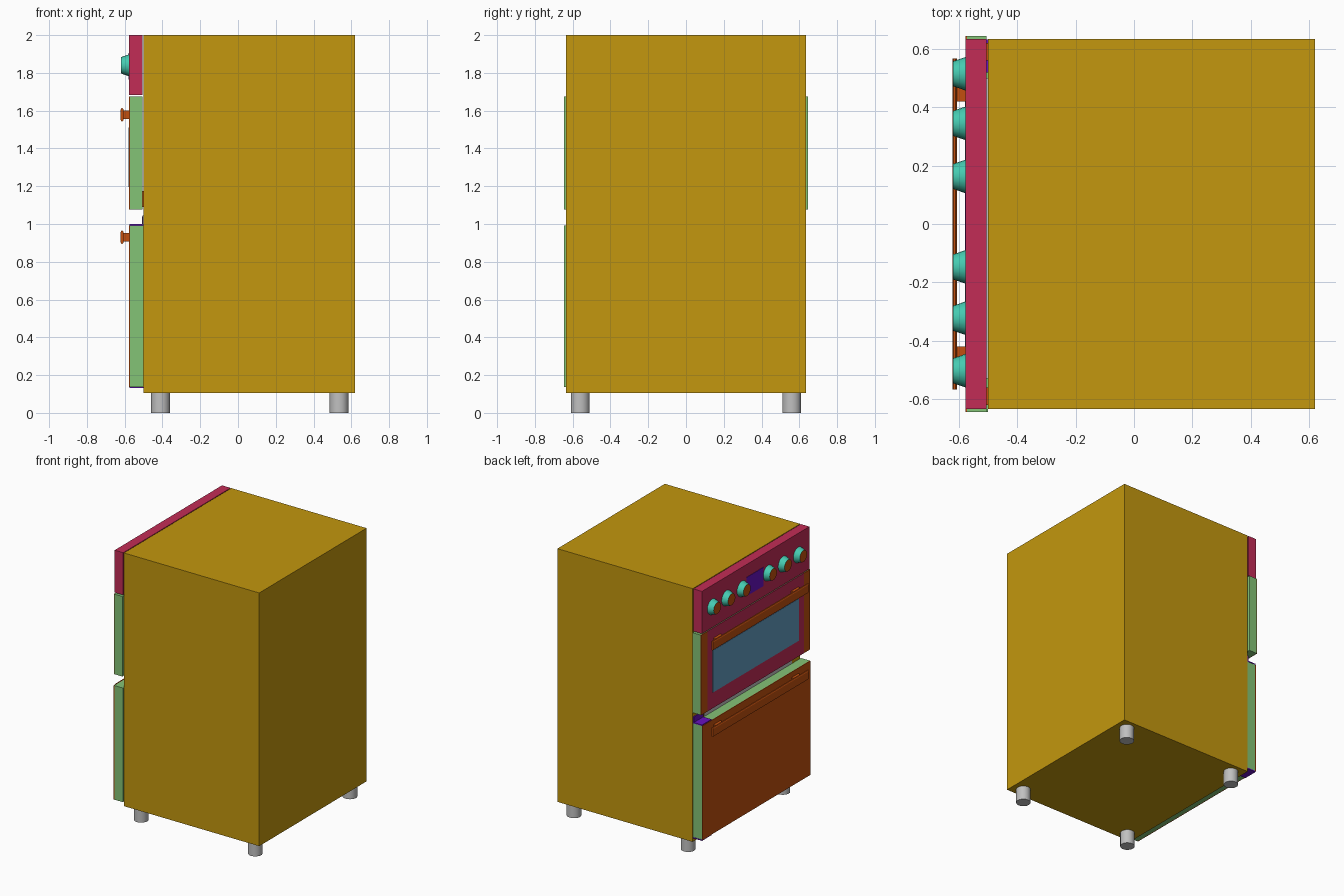
import bpy, bmesh, math
from mathutils import Matrix

if "Cube" in bpy.data.objects:
    bpy.data.objects.remove(bpy.data.objects["Cube"])


def lin(c):
    c /= 255
    return c / 12.92 if c <= 0.04045 else ((c + 0.055) / 1.055) ** 2.4


def mat(name, r, g, b):
    m = bpy.data.materials.new(name)
    m.diffuse_color = (lin(r), lin(g), lin(b), 1)
    m.use_nodes = True
    m.node_tree.nodes["Principled BSDF"].inputs["Base Color"].default_value = m.diffuse_color
    return m


MUSTARD = mat("mustard", 195, 151, 14)
CRIMSON = mat("crimson", 194, 44, 86)
GREEN = mat("green", 132, 195, 118)
ORANGE = mat("burnt_orange", 194, 79, 14)
TEAL = mat("teal", 70, 204, 178)
PURPLE = mat("purple", 104, 18, 192)
GLASS = mat("blue_glass", 98, 157, 192)
GREY = mat("grey", 192, 192, 192)


def finish(name, bm, *mats):
    me = bpy.data.meshes.new(name)
    bmesh.ops.recalc_face_normals(bm, faces=bm.faces)
    bm.to_mesh(me)
    bm.free()
    for m in mats:
        me.materials.append(m)
    ob = bpy.data.objects.new(name, me)
    bpy.context.collection.objects.link(ob)
    return ob


def box(name, x, y, z, m):
    """Box given by its (min, max) range on each axis."""
    bm = bmesh.new()
    bmesh.ops.create_cube(bm, size=1)
    for v in bm.verts:
        v.co = [r[0] if c < 0 else r[1] for c, r in zip(v.co, (x, y, z))]
    return finish(name, bm, m)


def smooth(ob):
    bpy.ops.object.select_all(action='DESELECT')
    ob.select_set(True)
    bpy.context.view_layer.objects.active = ob
    bpy.ops.object.shade_smooth_by_angle(angle=math.radians(35))


def prism(name, profile, y0, y1, m):
    """Extrude an (x, z) profile along y."""
    bm = bmesh.new()
    f = bm.faces.new([bm.verts.new((x, y0, z)) for x, z in profile])
    ext = bmesh.ops.extrude_face_region(bm, geom=[f])["geom"]
    bmesh.ops.translate(bm, vec=(0, y1 - y0, 0),
                        verts=[g for g in ext if isinstance(g, bmesh.types.BMVert)])
    return finish(name, bm, m)


# Cabinet and feet
box("cabinet", (-0.5, 0.62), (-0.635, 0.635), (0.105, 2.0), MUSTARD)
for x in (-0.41, 0.535):
    for y in (-0.56, 0.56):
        bm = bmesh.new()
        bmesh.ops.create_cone(bm, cap_ends=True, segments=32, radius1=0.05, radius2=0.05,
                              depth=0.11, matrix=Matrix.Translation((x, y, 0.055)))
        smooth(finish("foot", bm, GREY))

# Control panel with display
box("control_panel", (-0.577, -0.506), (-0.635, 0.635), (1.683, 2.0), CRIMSON)
box("display", (-0.58, -0.576), (-0.09, 0.11), (1.765, 1.905), PURPLE)

# Knobs: tapered, with an orange face pointing outward
for y in (0.515, 0.345, 0.163, -0.147, -0.323, -0.503):
    bm = bmesh.new()
    rot = Matrix.Rotation(-math.pi / 2, 4, 'Y')
    bmesh.ops.create_cone(bm, cap_ends=True, segments=20, radius1=0.058, radius2=0.043,
                          depth=0.044, matrix=Matrix.Translation((-0.598, y, 1.84)) @ rot)
    bm.normal_update()
    for f in bm.faces:
        f.material_index = 1 if f.normal.x < -0.9 else 0
    smooth(finish("knob", bm, TEAL, ORANGE))

# Upper oven door: green slab, crimson front, orange side strips, window
box("upper_door", (-0.573, -0.506), (-0.645, 0.645), (1.077, 1.676), GREEN)
box("upper_door_front", (-0.577, -0.572), (-0.572, 0.572), (1.077, 1.676), CRIMSON)
for s in (-1, 1):
    ys = sorted((s * 0.572, s * 0.645))
    box("upper_door_strip", (-0.577, -0.572), ys, (1.077, 1.676), ORANGE)
    box("upper_door_hinge", (-0.51, -0.498), sorted((s * 0.56, s * 0.62)), (1.09, 1.175), ORANGE)
box("window", (-0.579, -0.576), (-0.51, 0.51), (1.195, 1.51), GLASS)

# Lower door: green slab with an orange front plate
box("lower_door", (-0.573, -0.501), (-0.645, 0.63), (0.138, 0.992), GREEN)
box("lower_door_front", (-0.578, -0.572), (-0.645, 0.63), (0.138, 0.992), ORANGE)

# Lower door hinge plates at one end, and the vent strip in the gap
box("hinge_top_plate", (-0.575, -0.5), (0.52, 0.632), (0.991, 0.999), PURPLE)
box("hinge_top_flange", (-0.508, -0.499), (0.52, 0.632), (0.995, 1.04), PURPLE)
box("hinge_bottom_plate", (-0.575, -0.5), (0.52, 0.632), (0.131, 0.139), PURPLE)
box("vent_strip", (-0.505, -0.499), (-0.53, 0.5), (0.995, 1.045), GREY)

# Handles: bevelled bar on two standoffs
for label, z in (("upper", 1.578), ("lower", 0.93)):
    bar = [(-0.607, z - 0.03), (-0.612, z - 0.036), (-0.618, z - 0.034), (-0.622, z - 0.026),
           (-0.622, z + 0.026), (-0.618, z + 0.034), (-0.612, z + 0.036), (-0.607, z + 0.03)]
    prism(label + "_handle_bar", bar, -0.567, 0.567, ORANGE)
    for s in (-1, 1):
        box(label + "_handle_post", (-0.61, -0.575), sorted((s * 0.42, s * 0.5)),
            (z - 0.022, z + 0.022), ORANGE)
